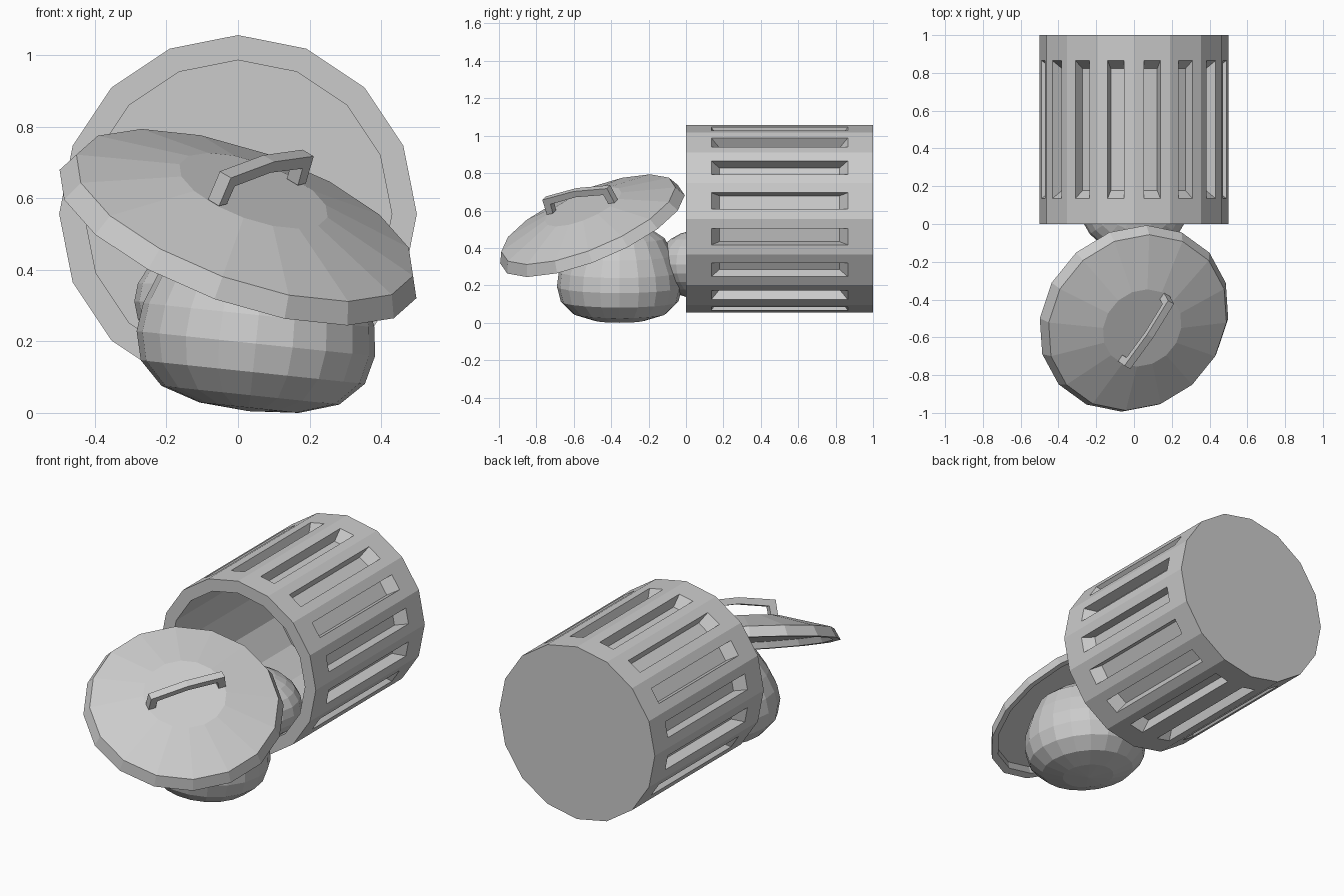
import bpy, bmesh, math
from mathutils import Matrix, Vector

if "Cube" in bpy.data.objects:
    bpy.data.objects.remove(bpy.data.objects["Cube"])


def finish(name, bm, mat):
    bmesh.ops.transform(bm, matrix=mat, verts=bm.verts)
    bmesh.ops.recalc_face_normals(bm, faces=bm.faces)
    me = bpy.data.meshes.new(name)
    bm.to_mesh(me)
    bm.free()
    ob = bpy.data.objects.new(name, me)
    bpy.context.collection.objects.link(ob)
    return ob


def lathe(profile, n):
    """Revolve (radius, height) points around local z."""
    bm = bmesh.new()
    rings = []
    for r, h in profile:
        if r == 0:
            rings.append([bm.verts.new((0, 0, h))] * n)
        else:
            rings.append([bm.verts.new((r * math.cos(a), r * math.sin(a), h))
                          for a in (2 * math.pi * i / n for i in range(n))])
    for a, b in zip(rings, rings[1:]):
        for i in range(n):
            j = (i + 1) % n
            bm.faces.new(list(dict.fromkeys((a[i], a[j], b[j], b[i]))))
    bmesh.ops.recalc_face_normals(bm, faces=bm.faces)
    return bm


def frame(x, z, origin):
    """Matrix with local z along z and local x as near to x as possible."""
    z = Vector(z).normalized()
    x = Vector(x)
    x = (x - z * x.dot(z)).normalized()
    m = Matrix((x, z.cross(x), z)).transposed().to_4x4()
    m.translation = origin
    return m


# Can lying on its side, with a recessed slot in each outer facet
bm = lathe([(0, 1), (.5, 1), (.5, 0), (.43, 0), (.43, .93), (0, .93)], 16)
walls = [f for f in bm.faces if abs(f.normal.z) < .1
         and f.calc_center_median().xy.length > .46]
for thickness, depth, half in ((.053, 0, .365), (.005, -.06, .322)):
    bmesh.ops.inset_individual(bm, faces=walls, thickness=thickness,
                               depth=depth, use_even_offset=True)
    for f in walls:
        for v in f.verts:
            v.co.z = .5 + math.copysign(half, v.co.z - .5)
finish("can", bm, frame((0, 0, 1), (0, 1, 0), (0, 0, .556)))

# Tilted lid with a hollow underside
normal = Vector((.315, -.365, .876)).normalized()
centre = Vector((0, -.5, .5))
lid = [(0, .138), (.22, .138), (.5, .06), (.53, 0), (.49, 0), (.475, .035), (0, .035)]
finish("lid", lathe(lid, 16), frame((.305, -.348, -.255), normal, centre))

# Lid handle: arched strip with two legs
half = [(.18, 0), (.22, 0), (.21, .088), (0, .105)]
inner = [(0, .07), (.172, .055)]
outline = half + [(-u, h) for u, h in half[2::-1]]
outline += [(-u, h) for u, h in inner[::-1]] + inner
bm = bmesh.new()
face = bm.faces.new([bm.verts.new((u, -.02, h)) for u, h in outline])
ext = bmesh.ops.extrude_face_region(bm, geom=[face])
for v in ext["geom"]:
    if isinstance(v, bmesh.types.BMVert):
        v.co.y = .02
finish("lid_handle", bm, frame((.225, .35, .045), normal, centre + normal * .136 + Vector((.01, -.005, 0))))

# Full bag standing under the lid, leaning to one side
bag = [(0, 0), (.14, .01), (.25, .045), (.315, .11), (.335, .19), (.325, .27),
       (.29, .36), (.24, .45), (.15, .51), (0, .53)]
bm = lathe(bag, 20)
bmesh.ops.transform(bm, matrix=Matrix.Rotation(math.radians(6), 4, 'Y'), verts=bm.verts)
low = min(v.co.z for v in bm.verts)
finish("front_bag", bm, Matrix.Translation((.03, -.355, -low)))

# Second bag in the mouth of the can
bm = bmesh.new()
bmesh.ops.create_uvsphere(bm, u_segments=20, v_segments=12, radius=1)
finish("inner_bag", bm, Matrix.Translation((0, .1, .312)) @ Matrix.Diagonal((.29, .26, .19, 1)))
